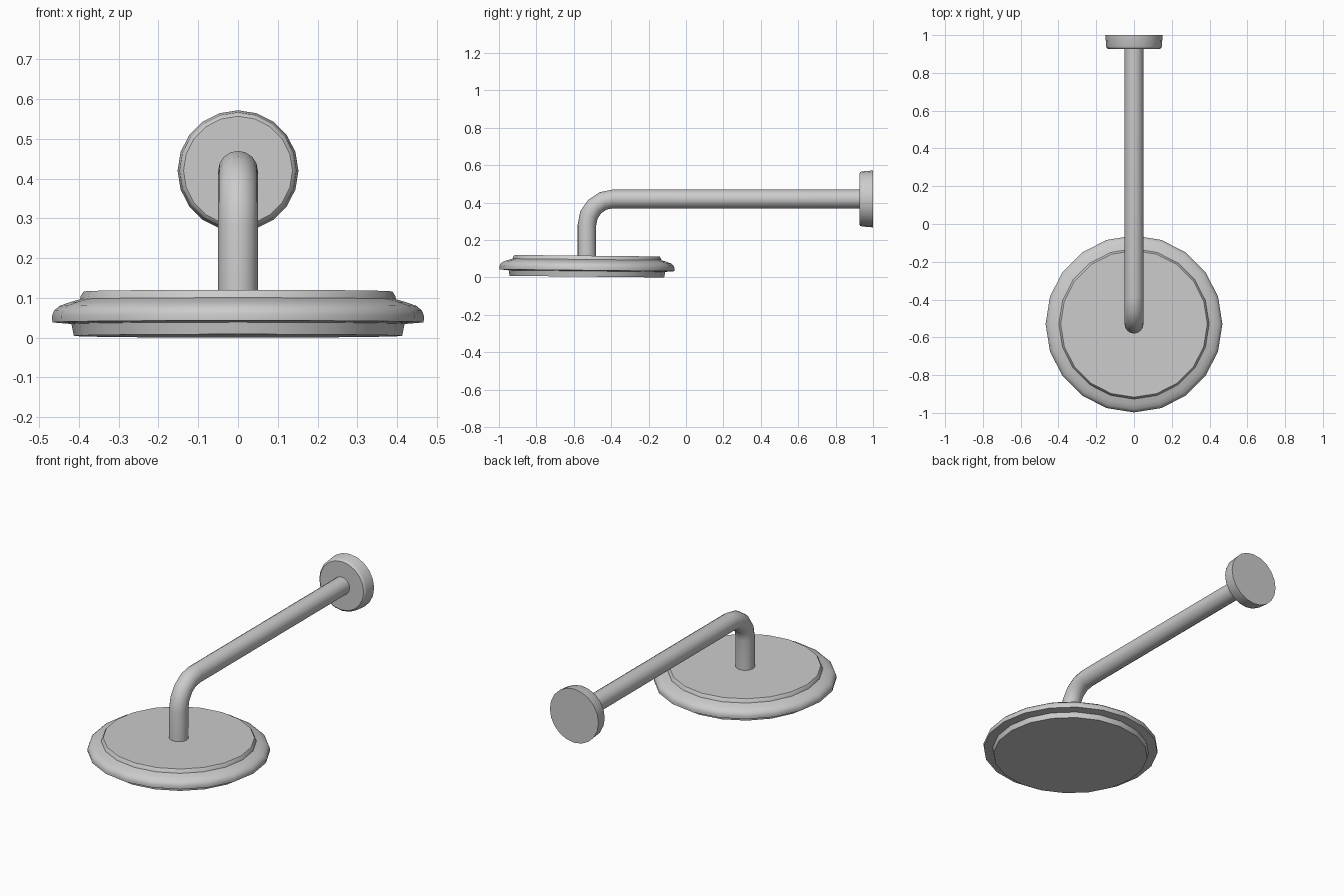
import bpy, bmesh, math
from mathutils import Vector, Matrix

if "Cube" in bpy.data.objects:
    bpy.data.objects.remove(bpy.data.objects["Cube"])


def skin(name, rings, angle=35):
    """Join rings of points into a capped, smooth-by-angle tube."""
    bm = bmesh.new()
    loops = [[bm.verts.new(p) for p in ring] for ring in rings]
    n = len(loops[0])
    for a, b in zip(loops, loops[1:]):
        for i in range(n):
            j = (i + 1) % n
            bm.faces.new((a[i], a[j], b[j], b[i]))
    bm.faces.new(loops[0][::-1])
    bm.faces.new(loops[-1])
    bmesh.ops.recalc_face_normals(bm, faces=bm.faces)
    me = bpy.data.meshes.new(name)
    bm.to_mesh(me)
    bm.free()
    ob = bpy.data.objects.new(name, me)
    bpy.context.collection.objects.link(ob)
    bpy.ops.object.select_all(action='DESELECT')
    ob.select_set(True)
    bpy.context.view_layer.objects.active = ob
    bpy.ops.object.shade_smooth_by_angle(angle=math.radians(angle))
    return ob


def lathe(name, profile, sides, matrix):
    """Revolve (radius, height) pairs around local z, then place."""
    rings = []
    for r, h in profile:
        angles = [2 * math.pi * i / sides for i in range(sides)]
        rings.append([matrix @ Vector((r * math.cos(t), r * math.sin(t), h)) for t in angles])
    return skin(name, rings)


HEAD_Y, ARM_Z = -0.53, 0.42

# Shower head, tipped very slightly
head_profile = [(0.413, 0.0), (0.419, 0.03), (0.467, 0.034), (0.468, 0.05), (0.463, 0.063),
                (0.45, 0.075), (0.425, 0.084), (0.398, 0.092), (0.395, 0.102), (0.388, 0.112)]
lathe("shower_head", head_profile, 20,
      Matrix.Translation((0, HEAD_Y, 0.0045)) @ Matrix.Rotation(math.radians(-0.6), 4, 'X'))

# Wall flange
lathe("wall_flange", [(0.152, 0.0), (0.147, 0.06), (0.144, 0.068), (0.137, 0.073)], 20,
      Matrix.Translation((0, 1.0, ARM_Z)) @ Matrix.Rotation(math.radians(90), 4, 'X'))

# Bent arm: straight run, quarter bend, drop into the head
BEND, STEPS, R, SIDES = 0.14, 4, 0.05, 16
path = [(0.94, ARM_Z, 0.0)]
for k in range(STEPS + 1):
    t = math.pi / 2 * k / STEPS
    path.append((HEAD_Y + BEND - BEND * math.sin(t), ARM_Z - BEND + BEND * math.cos(t), t))
path.append((HEAD_Y, 0.105, math.pi / 2))
rings = []
for y, z, t in path:
    up = Vector((0, -math.sin(t), math.cos(t)))
    ring = []
    for i in range(SIDES):
        a = 2 * math.pi * i / SIDES
        ring.append(Vector((R * math.cos(a), y, z)) + up * R * math.sin(a))
    rings.append(ring)
skin("shower_arm", rings)
